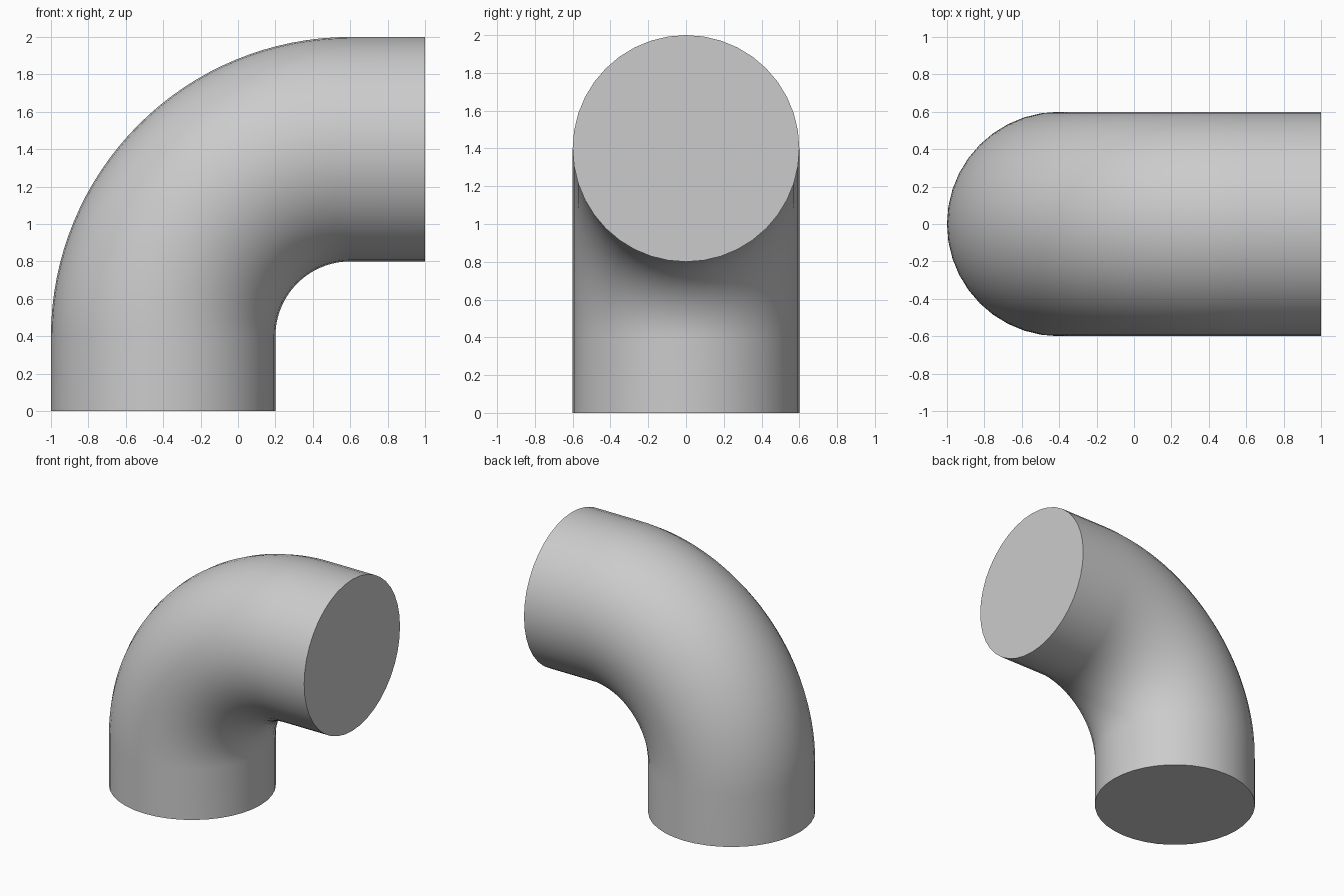
import bpy, bmesh, math
from mathutils import Vector

cube = bpy.data.objects.get("Cube")
if cube:
    bpy.data.objects.remove(cube, do_unlink=True)

SIDES, STEPS = 40, 32
PIPE_R, BEND_R = 0.6, 1.0
BEND_CENTRE = Vector((0.6, 0, 0.4))

# Plain grey material
grey = bpy.data.materials.new("plain_grey")
grey.use_nodes = True
colour = (0.6, 0.6, 0.6, 1)
grey.diffuse_color = colour
grey.node_tree.nodes["Principled BSDF"].inputs["Base Color"].default_value = colour

bm = bmesh.new()


def ring(centre, outward):
    """Circle of vertices across the pipe, starting on the outer side of the bend."""
    verts = []
    for i in range(SIDES):
        a = math.tau * i / SIDES
        offset = outward * math.cos(a) + Vector((0, 1, 0)) * math.sin(a)
        verts.append(bm.verts.new(centre + offset * PIPE_R))
    return verts


# Straight foot, quarter bend, straight outlet
rings = [ring(Vector((-0.4, 0, 0)), Vector((-1, 0, 0)))]
for s in range(STEPS + 1):
    t = math.pi / 2 * s / STEPS
    outward = Vector((-math.cos(t), 0, math.sin(t)))
    rings.append(ring(BEND_CENTRE + outward * BEND_R, outward))
rings.append(ring(Vector((1, 0, 1.4)), Vector((0, 0, 1))))

# Pipe wall and flat end caps
for low, high in zip(rings, rings[1:]):
    for i in range(SIDES):
        j = (i + 1) % SIDES
        bm.faces.new((low[i], low[j], high[j], high[i]))
bm.faces.new(rings[0])
bm.faces.new(rings[-1])
bmesh.ops.recalc_face_normals(bm, faces=bm.faces)

mesh = bpy.data.meshes.new("pipe_elbow")
bm.to_mesh(mesh)
bm.free()
mesh.materials.append(grey)
pipe = bpy.data.objects.new("pipe_elbow", mesh)
bpy.context.collection.objects.link(pipe)

# Smooth wall, sharp cap rims
bpy.ops.object.select_all(action="DESELECT")
pipe.select_set(True)
bpy.context.view_layer.objects.active = pipe
bpy.ops.object.shade_smooth_by_angle(angle=math.radians(30))
